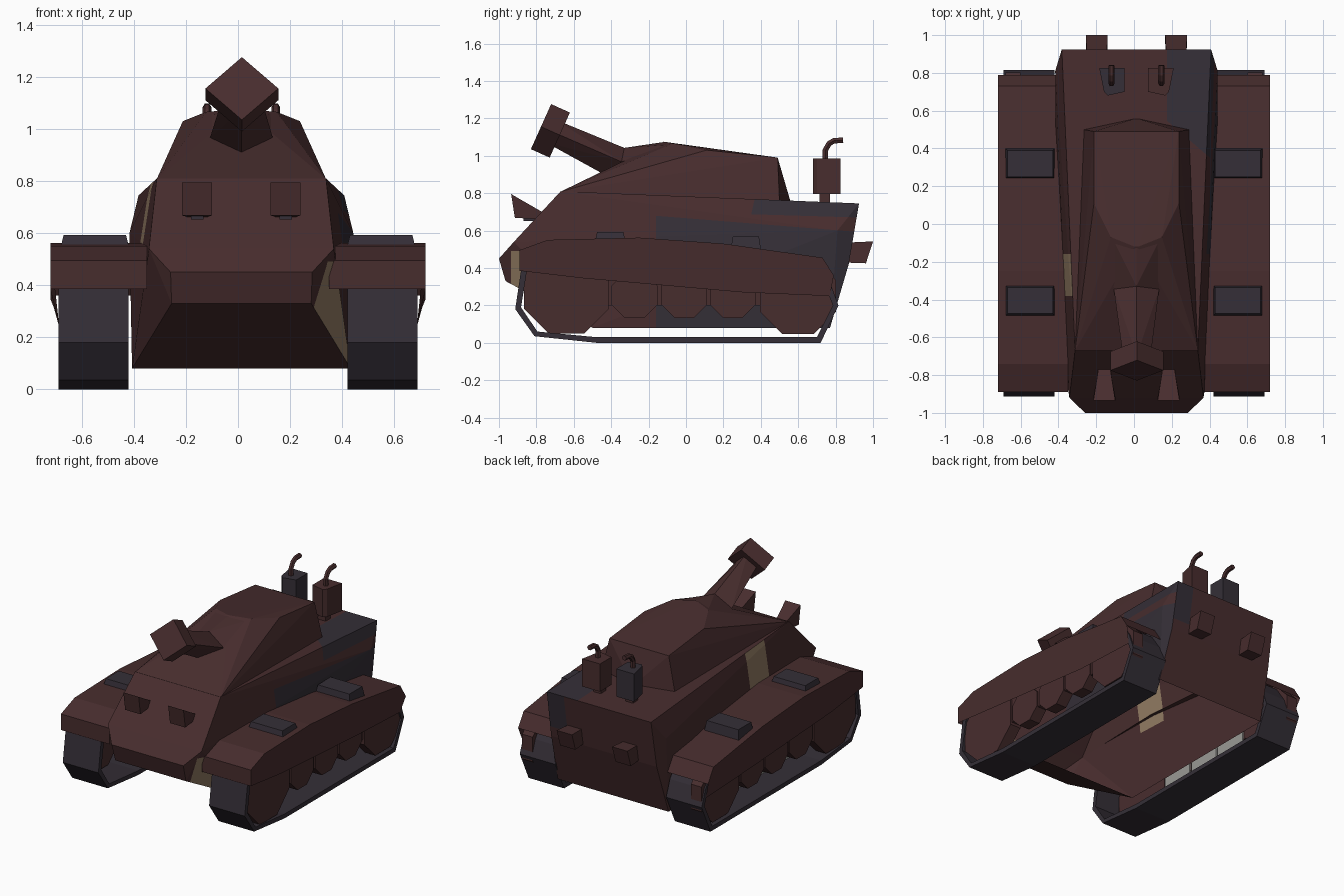
import bpy, bmesh, math
from mathutils import Vector

if "Cube" in bpy.data.objects:
    bpy.data.objects.remove(bpy.data.objects["Cube"])

CX = 0.013  # hull centre line


def mat(name, col):
    m = bpy.data.materials.new(name)
    m.diffuse_color = (*col, 1)
    m.use_nodes = True
    m.node_tree.nodes["Principled BSDF"].inputs["Base Color"].default_value = m.diffuse_color
    return m


RED = mat("rust_brown", (0.064, 0.026, 0.027))
DARK = mat("dark_slate", (0.035, 0.028, 0.038))
TAN = mat("tan_patch", (0.29, 0.20, 0.125))
GREY = mat("pale_grey", (0.32, 0.32, 0.30))


def finish(bm, name, *mats):
    bmesh.ops.recalc_face_normals(bm, faces=bm.faces[:])
    me = bpy.data.meshes.new(name)
    bm.to_mesh(me)
    bm.free()
    for m in mats:
        me.materials.append(m)
    ob = bpy.data.objects.new(name, me)
    bpy.context.collection.objects.link(ob)
    return ob


def hull_mesh(pts):
    bm = bmesh.new()
    for p in pts:
        bm.verts.new(p)
    r = bmesh.ops.convex_hull(bm, input=bm.verts[:])
    junk = {v for v in r["geom_interior"] if isinstance(v, bmesh.types.BMVert)}
    if junk:
        bmesh.ops.delete(bm, geom=list(junk), context='VERTS')
    bmesh.ops.dissolve_limit(bm, angle_limit=0.01, verts=bm.verts[:], edges=bm.edges[:])
    return bm


def mirrored(pts):
    return [(CX + s * x, y, z) for x, y, z in pts for s in (-1, 1)]


def prism_mesh(prof, x0, x1):
    """Side profile (y, z) extruded along x."""
    bm = bmesh.new()
    f = bm.faces.new([bm.verts.new((x0, y, z)) for y, z in prof])
    r = bmesh.ops.extrude_face_region(bm, geom=[f])
    vs = [v for v in r["geom"] if isinstance(v, bmesh.types.BMVert)]
    bmesh.ops.translate(bm, verts=vs, vec=(x1 - x0, 0, 0))
    bm.faces.new([v for v in f.verts]) if not f.is_valid else None
    bmesh.ops.recalc_face_normals(bm, faces=bm.faces[:])
    return bm


def prism(name, prof, x0, x1, m):
    return finish(prism_mesh(prof, x0, x1), name, m)


# Hull with painted patches, open underneath
bm = hull_mesh(mirrored([
    (.325, -.67, .81), (.395, .925, .745), (.43, .81, .60), (.355, -.92, .54),
    (.272, -1, .45), (.268, -.965, .33), (.42, -.5, .08), (.42, .77, .08), (.40, .87, .42)]))
bm.normal_update()
bmesh.ops.delete(bm, geom=[f for f in bm.faces if f.normal.z < -.95], context='FACES_ONLY')
for co, no in [((.175, 0, 0), (1, 0, 0)), ((.28, 0, 0), (1, 0, 0)), ((.38, .37, 0), (.86, 1, 0)),
               ((0, -.16, 0), (0, 1, 0)), ((0, -.38, 0), (0, 1, 0)), ((0, -.05, .67), (0, .08, 1)),
               ((0, .25, .69), (0, .03, 1)), ((0, -.935, 0), (0, 1, 0)), ((0, 0, .49), (0, 0, 1))]:
    bmesh.ops.bisect_plane(bm, geom=bm.verts[:] + bm.edges[:] + bm.faces[:], plane_co=co, plane_no=no)
bm.normal_update()
for f in bm.faces:
    c, n = f.calc_center_median(), f.normal
    if n.z > .9:
        dark = c.x > .175 and c.y + .86 * c.x > .70
    elif n.x > .4:
        dark = (c.y > -.16 and c.z < .67 - .08 * (c.y + .05)) or \
               (c.y > .2 and c.z > .69 - .03 * (c.y - .25))
    else:
        dark = n.y > .5 and c.x > .28 and c.z > .49
    if dark:
        f.material_index = 1
    elif c.x > .28 and -.935 < c.y < -.45 and c.z < .49 and n.x > .2 and n.y < -.2:
        f.material_index = 2
    elif n.x < -.4 and -.38 < c.y < -.16 and c.z > .45:
        f.material_index = 2
finish(bm, "hull", RED, DARK, TAN)

# Sloped upper casemate
finish(hull_mesh(mirrored([
    (.325, -.67, .808), (.28, .5, .75), (0, .56, .75), (.225, .49, .99),
    (.225, .11, 1.03), (.135, -.07, 1.066), (0.01, -.12, 1.075)])), "casemate", RED)

# Mantlet, diamond gun barrel and muzzle
D, U = Vector((0, -.912, .41)), Vector((0, .41, .912))


def diamond(c, w, h):
    return [c + Vector((w, 0, 0)), c - Vector((w, 0, 0)), c + U * h, c - U * h]


tip = Vector((.015, -.725, 1.133))
base = mirrored([(0, -.33, 1.042), (.12, -.345, .968), (0, -.42, .89)])
finish(hull_mesh(base + mirrored([(.125, -.08, 1.06), (0, -.12, 1.073), (0, -.15, .9)])), "mantlet", RED)
finish(hull_mesh(base + diamond(tip, .07, .066)), "gun_barrel", RED)
finish(hull_mesh(diamond(tip - D * .055, .14, .132) + diamond(tip + D * .055, .14, .132)), "gun_muzzle", RED)


# Tracks, fenders, wheels and stowage boxes on both sides
def track(name, x0, x1):
    outer = [(-.88, .40), (-.913, .18), (-.81, .035), (-.48, .0), (.72, .0), (.815, .2),
             (.775, .31), (.70, .42), (-.3, .50), (-.80, .48)]
    inner = [(-.85, .39), (-.882, .19), (-.795, .06), (-.48, .03), (.70, .03), (.785, .2),
             (.745, .30), (.68, .39), (-.3, .47), (-.79, .45)]
    bm = bmesh.new()
    rings = [[bm.verts.new((x, y, z)) for y, z in p]
             for p, x in ((outer, x0), (outer, x1), (inner, x1), (inner, x0))]
    n = len(outer)
    for k in range(4):
        a, b = rings[k], rings[(k + 1) % 4]
        for i in range(n):
            j = (i + 1) % n
            bm.faces.new((a[i], a[j], b[j], b[i]))
    finish(bm, name, DARK)


def fender(name, s):
    prof = [(-.89, .385), (-.89, .495), (-.74, .55), (-.25, .562), (.2, .53), (.73, .455),
            (.79, .36), (.77, .25), (.3, .27), (-.55, .345)]
    bm = hull_mesh([(x, y, z) for y, z in prof for x in (s * .35, s * .72)])
    bm.normal_update()
    # open the underside and inner side, then lean the rear skirt inwards
    gone = [f for f in bm.faces if f.normal.z < -.4 or f.normal.x * s < -.7
            or (f.normal.y > .5 and f.calc_center_median().z < .33)]
    bmesh.ops.delete(bm, geom=gone, context='FACES')
    for v in bm.verts:
        if v.co.z < .33 and abs(v.co.x) > .7:
            v.co.x = s * .69
    finish(bm, name, RED)


def octagon(y, z, r):
    return [(y + r * math.cos(math.pi * (k + .5) / 4), z + r * math.sin(math.pi * (k + .5) / 4))
            for k in range(8)]


wheels = [(-.64, .275, .245), (-.275, .255, .133), (-.01, .255, .133), (.25, .255, .133), (.6, .25, .22)]
for side, s in (("left", -1), ("right", 1)):
    track("track_" + side, s * .42, s * .69)
    fender("fender_" + side, s)
    for i, (y, z, r) in enumerate(wheels):
        prism(f"wheel_{side}_{i}", octagon(y, z, r), s * .60, s * .68, RED)
        if side == "left" and 0 < i < 4:
            prism(f"inner_wheel_{i}", octagon(y, z - .025, r), s * .59, s * .60, GREY)
    prism("wheel_guard_" + side, [(-.6, .20), (-.6, .42), (.6, .42), (.6, .20)], s * .605, s * .67, RED)
    for y, zb, zt in ((-.405, .53, .592), (.32, .47, .567)):
        bx = s * .55
        finish(hull_mesh([(bx + a * w, y + b * d, z) for a in (-1, 1) for b in (-1, 1)
                          for w, d, z in ((.135, .085, zb), (.12, .07, zt))]),
               "stowage_box_" + side, DARK)

    # Headlamp, flaring forward
    x = CX + s * .17
    lamp = [(x + a * w, y, z) for a in (-1, 1)
            for w, y, z in ((.058, -.935, .795), (.058, -.915, .668), (.032, -.77, .70), (.032, -.77, .66))]
    finish(hull_mesh(lamp), "headlamp_" + side, RED)
    prism("headlamp_bracket_" + side, [(-.87, .652), (-.87, .69), (-.77, .69), (-.77, .652)],
          x - .024, x + .024, DARK)

    # Tail lamp
    x = CX + s * .21
    tail = [(x + a * w, y, z) for a in (-1, 1)
            for w, y, z in ((.05, .85, .535), (.05, .82, .43), (.058, 1.0, .542), (.058, .962, .425))]
    finish(hull_mesh(tail), "tail_lamp_" + side, RED)

    # Exhaust: wedge box, stem and bent pipe
    x, m = CX + s * .122, DARK if s < 0 else RED
    plan = [(s * .075, .825), (-s * .06, .825), (-s * .06, .70), (s * .03, .68), (s * .05, .70)]
    finish(hull_mesh([(x - a if s < 0 else x + a, b, z) for a, b in
                      [(p * s if s < 0 else p, q) for p, q in plan] for z in (.795, .985)]),
           "exhaust_box_" + side, m)
    prism("exhaust_stem_" + side, [(.715, .73), (.715, .81), (.77, .81), (.77, .73)], x - .028, x + .028, RED)
    cu = bpy.data.curves.new("exhaust_pipe_" + side, 'CURVE')
    cu.dimensions = '3D'
    cu.bevel_depth, cu.bevel_resolution, cu.use_fill_caps = .017, 1, True
    sp = cu.splines.new('POLY')
    path = [(.745, .97), (.745, 1.03), (.765, 1.065), (.79, 1.08), (.84, 1.083)]
    sp.points.add(len(path) - 1)
    for p, (y, z) in zip(sp.points, path):
        p.co = (x + s * .01, y, z, 1)
    sp.use_smooth = False
    cu.materials.append(RED)
    bpy.context.collection.objects.link(bpy.data.objects.new("exhaust_pipe_" + side, cu))
